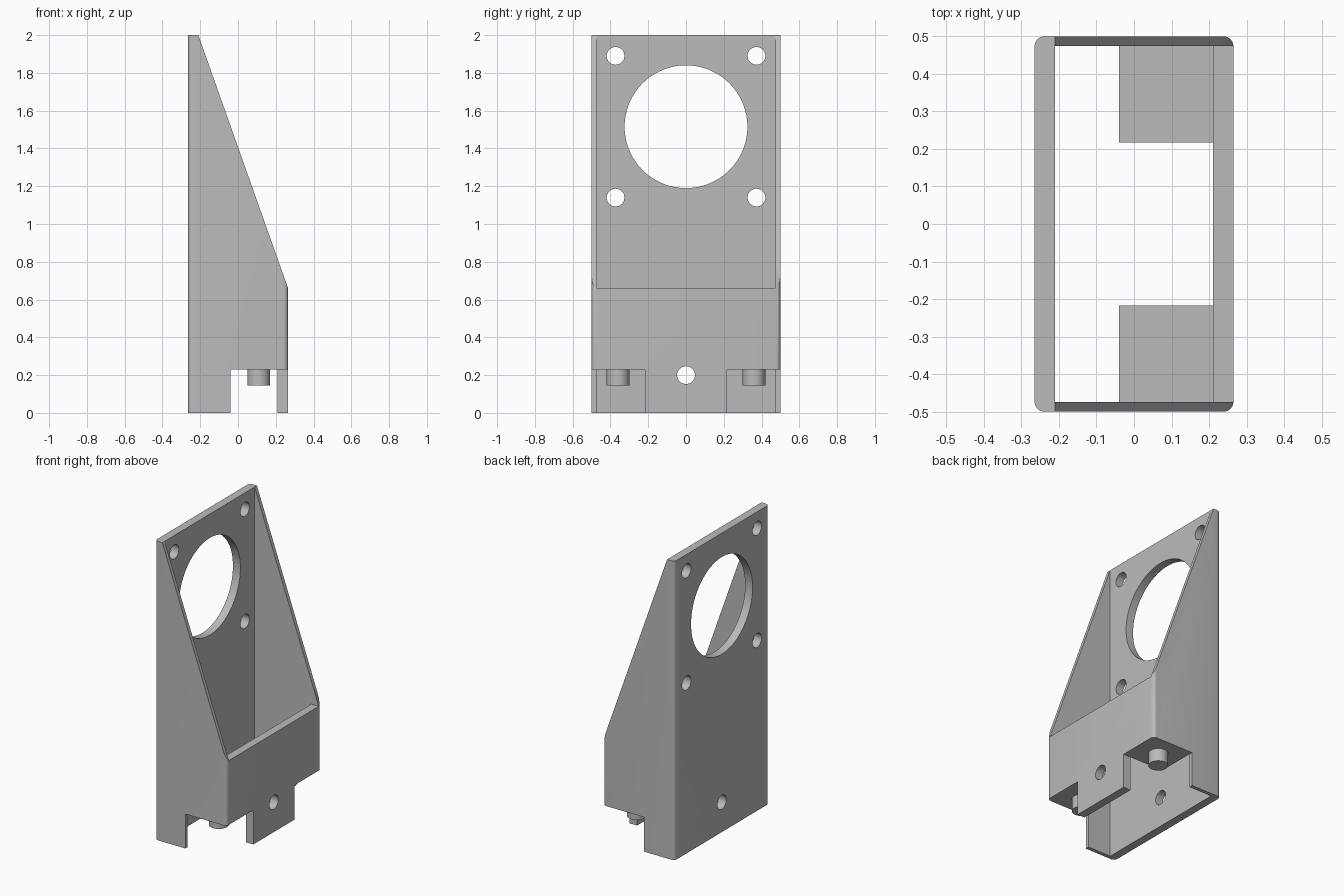
import bpy, bmesh, math
from mathutils import Matrix, Vector

if "Cube" in bpy.data.objects:
    bpy.data.objects.remove(bpy.data.objects["Cube"])

grey = bpy.data.materials.new("light_grey")
grey.use_nodes = True
COLOR = (0.5, 0.5, 0.5, 1)
grey.diffuse_color = COLOR
grey.node_tree.nodes["Principled BSDF"].inputs["Base Color"].default_value = COLOR

HX, HY, HEIGHT = 0.265, 0.5, 2.0      # outer half sizes and height
IX, IY = 0.21, 0.475                  # cavity half sizes
LIP_TOP, NOTCH_TOP = 0.66, 0.23
NOTCH_X, NOTCH_Y = -0.04, 0.217


def make(name, bm):
    bmesh.ops.recalc_face_normals(bm, faces=bm.faces)
    mesh = bpy.data.meshes.new(name)
    bm.to_mesh(mesh)
    bm.free()
    mesh.materials.append(grey)
    obj = bpy.data.objects.new(name, mesh)
    bpy.context.collection.objects.link(obj)
    return obj


def box(name, x, y, z):
    bm = bmesh.new()
    bmesh.ops.create_cube(bm, size=1)
    for v in bm.verts:
        v.co = Vector([r[0] if c < 0 else r[1] for c, r in zip(v.co, (x, y, z))])
    return make(name, bm)


def cylinder(name, center, radius, depth, along_x=False, segments=48):
    bm = bmesh.new()
    m = Matrix.Translation(center)
    if along_x:
        m = m @ Matrix.Rotation(math.pi / 2, 4, "Y")
    bmesh.ops.create_cone(bm, cap_ends=True, segments=segments, radius1=radius,
                          radius2=radius, depth=depth, matrix=m)
    return make(name, bm)


def prism(name, points, direction):
    bm = bmesh.new()
    face = bm.faces.new([bm.verts.new(p) for p in points])
    out = bmesh.ops.extrude_face_region(bm, geom=[face])["geom"]
    verts = [g for g in out if isinstance(g, bmesh.types.BMVert)]
    bmesh.ops.translate(bm, verts=verts, vec=direction)
    return make(name, bm)


def select_only(obj):
    bpy.ops.object.select_all(action="DESELECT")
    obj.select_set(True)
    bpy.context.view_layer.objects.active = obj


def cut(target, cutter):
    select_only(target)
    mod = target.modifiers.new("cut", "BOOLEAN")
    mod.operation, mod.solver, mod.object = "DIFFERENCE", "EXACT", cutter
    bpy.ops.object.modifier_apply(modifier=mod.name)
    bpy.data.objects.remove(cutter)


# Bracket body: block with rounded upright corners
R = 0.026
outline = []
for i, (sx, sy) in enumerate([(1, 1), (-1, 1), (-1, -1), (1, -1)]):
    for k in range(7):
        a = (i + k / 6) * math.pi / 2
        outline.append((sx * (HX - R) + R * math.cos(a), sy * (HY - R) + R * math.sin(a), 0))
body = prism("bracket_body", outline, (0, 0, HEIGHT))

# Hollow inside, open above the front wall
cut(body, box("cavity", (-IX, IX), (-IY, IY), (-1, 3)))
cut(body, box("front_opening", (-IX, 1), (-IY, IY), (LIP_TOP, 3)))

# Sloping side walls
slope = (LIP_TOP - HEIGHT) / (HX + IX)
x0, x1 = -IX - 0.03, HX + 0.1
wedge = [(x, -1, HEIGHT + slope * (x + IX)) for x in (x0, x1)] + [(x1, -1, 3), (x0, -1, 3)]
cut(body, prism("slope_cutter", wedge, (0, 2, 0)))

# Bottom corner notches
for s in (-1, 1):
    cut(body, box("notch", (NOTCH_X, 1), sorted((s * NOTCH_Y, s)), (-1, NOTCH_TOP)))

# Large opening and four screw holes in the back plate
cut(body, cylinder("large_hole", (-HX, 0, 1.515), 0.325, 0.3, True, 96))
for y in (-0.373, 0.373):
    for z in (1.14, 1.89):
        cut(body, cylinder("screw_hole", (-HX, y, z), 0.047, 0.3, True))

# Small hole through both plates
cut(body, cylinder("lower_hole", (0, 0, 0.2), 0.047, 1, True))

# Ledges over the notches, each with a peg underneath
parts = [body]
for side, s in (("left", 1), ("right", -1)):
    parts.append(box(side + "_ledge", (NOTCH_X, IX), sorted((s * NOTCH_Y, s * IY)),
                     (NOTCH_TOP, NOTCH_TOP + 0.055)))
    parts.append(cylinder(side + "_peg", (0.11, s * 0.36, 0.19), 0.06, 0.09))

for obj in parts:
    select_only(obj)
    bpy.ops.object.shade_smooth_by_angle(angle=math.radians(30))
